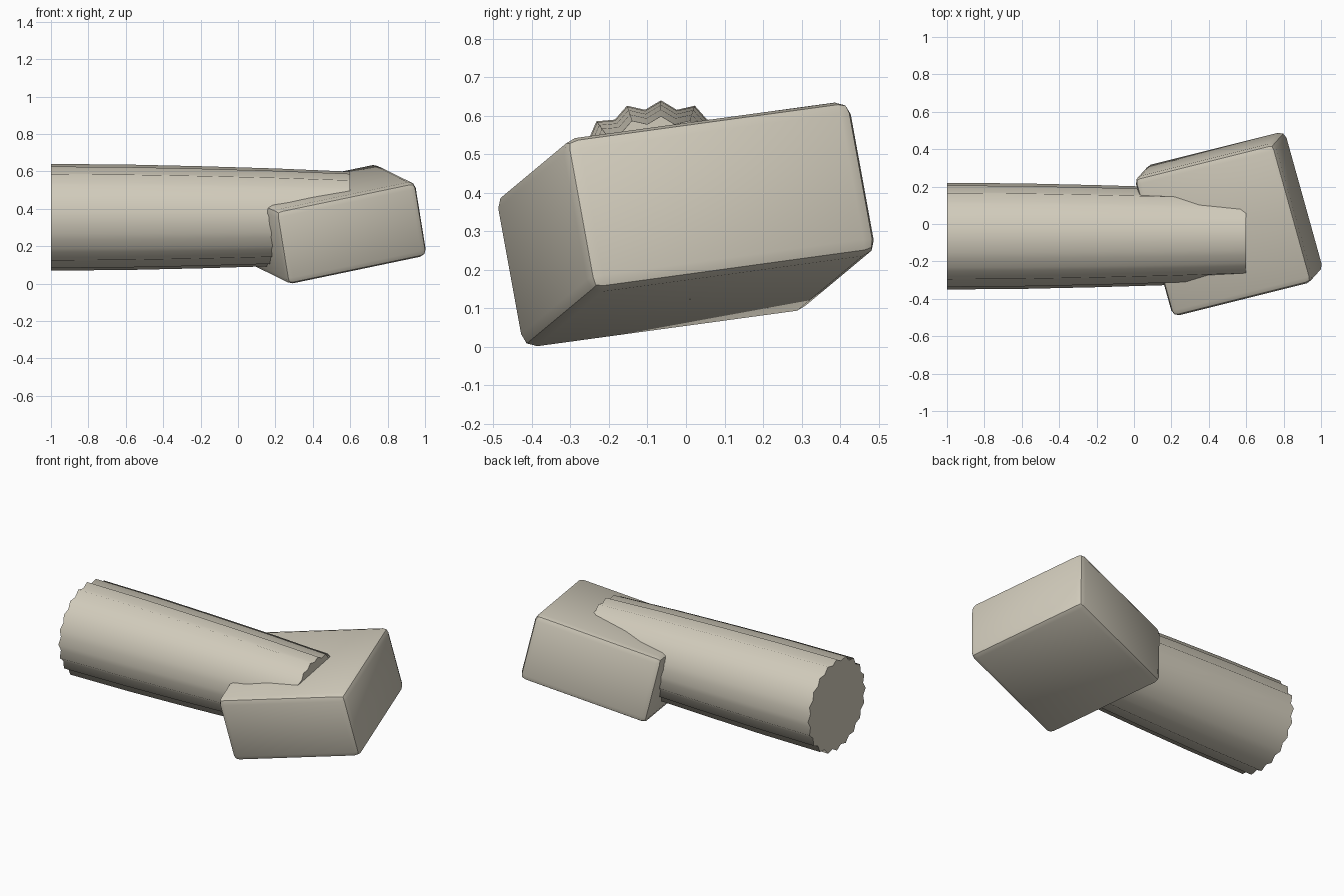
import bpy
import bmesh
import math
from mathutils import Matrix, Vector

cube = bpy.data.objects.get("Cube")
if cube:
    bpy.data.objects.remove(cube, do_unlink=True)

# Stone colour shared by both parts
stone = bpy.data.materials.new("pale_stone")
stone.use_nodes = True
colour = (0.64, 0.60, 0.50, 1)
stone.diffuse_color = colour
bsdf = stone.node_tree.nodes["Principled BSDF"]
bsdf.inputs["Base Color"].default_value = colour
bsdf.inputs["Roughness"].default_value = 0.9


def make_object(name, bm, angle):
    bmesh.ops.recalc_face_normals(bm, faces=bm.faces)
    mesh = bpy.data.meshes.new(name)
    bm.to_mesh(mesh)
    bm.free()
    mesh.materials.append(stone)
    obj = bpy.data.objects.new(name, mesh)
    bpy.context.collection.objects.link(obj)
    bpy.ops.object.select_all(action='DESELECT')
    obj.select_set(True)
    bpy.context.view_layer.objects.active = obj
    bpy.ops.object.shade_smooth_by_angle(angle=math.radians(angle))
    return obj


# Fluted shaft: ridged rings lofted along x with a gentle taper
FLUTES = 20
STATIONS = [(-1, 0.285), (-0.6, 0.282), (-0.2, 0.273), (0.2, 0.261), (0.6, 0.244)]
bm = bmesh.new()
rings = []
for x, radius in STATIONS:
    ring = []
    for i in range(2 * FLUTES):
        a = math.pi * i / FLUTES
        r = radius * (0.925 if i % 2 else 1)
        ring.append(bm.verts.new((x, -0.065 + r * math.sin(a), 0.355 + r * math.cos(a))))
    rings.append(ring)
for near, far in zip(rings, rings[1:]):
    for i in range(len(near)):
        j = (i + 1) % len(near)
        bm.faces.new((near[i], near[j], far[j], far[i]))
bm.faces.new(rings[0])
bm.faces.new(rings[-1])
make_object("fluted_shaft", bm, 65)

# Square base block with softened edges, tilted and sunk around the shaft
bm = bmesh.new()
bmesh.ops.create_cube(bm, size=1, matrix=Matrix.Diagonal((0.79, 0.78, 0.41, 1)))
bmesh.ops.bevel(bm, geom=bm.edges[:], offset=0.037, segments=2, profile=0.5,
                affect='EDGES')
block = make_object("base_block", bm, 30)
along = Vector((0.72, 0.18, 0.15)).normalized()
across = Vector((-0.19, 0.72, 0.10))
up = along.cross(across).normalized()
across = up.cross(along)
turn = Matrix((along, across, up)).transposed().to_4x4()
block.matrix_world = Matrix.Translation((0.507, 0, 0.318)) @ turn
